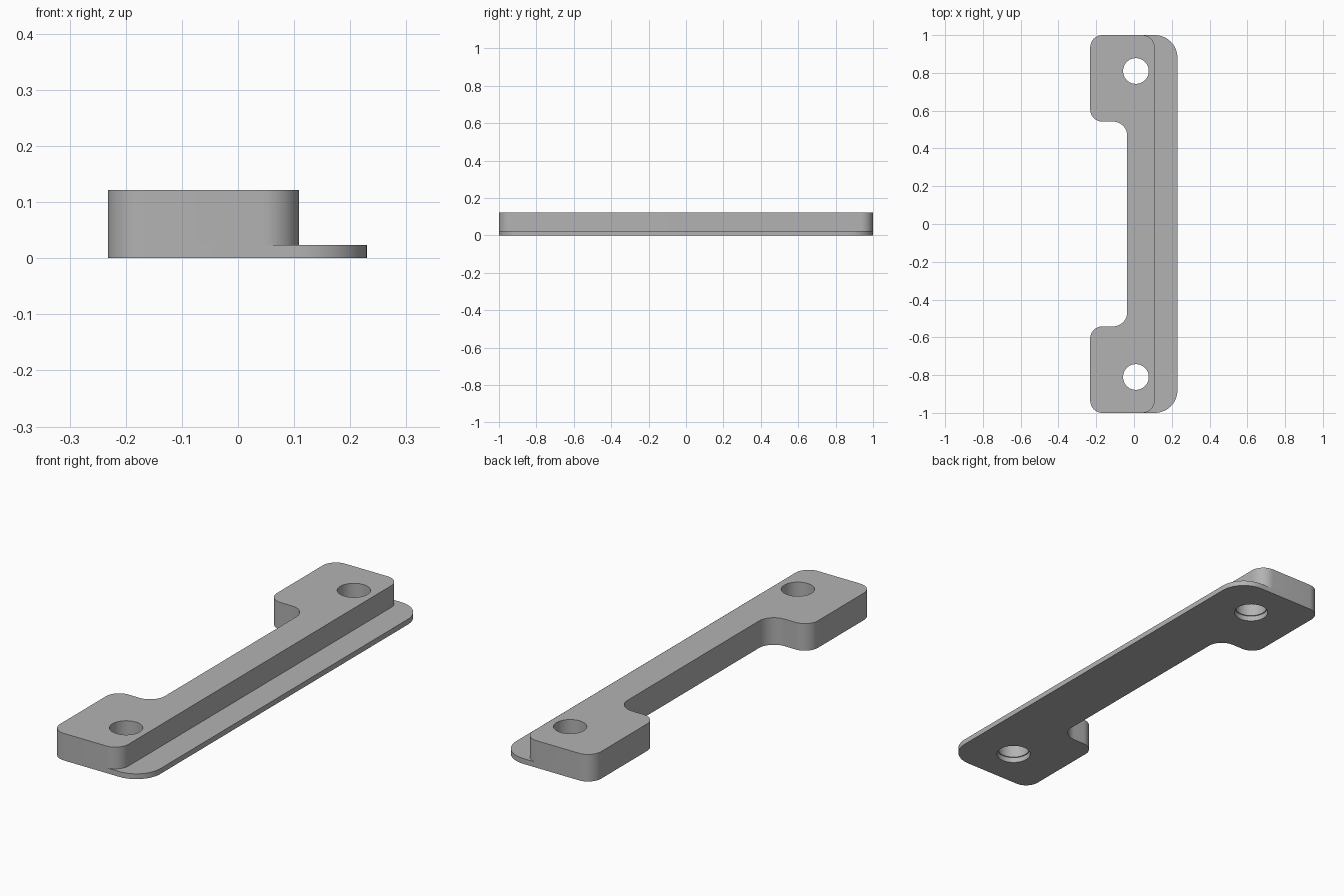
import bpy
import bmesh
from math import cos, sin, pi
from mathutils import Vector

cube = bpy.data.objects.get("Cube")
if cube:
    bpy.data.objects.remove(cube, do_unlink=True)

grey = bpy.data.materials.new("plain_grey")
grey.use_nodes = True
colour = (0.45, 0.45, 0.45, 1)
grey.diffuse_color = colour
grey.node_tree.nodes["Principled BSDF"].inputs["Base Color"].default_value = colour

HOLE_X, HOLE_Y = 0.01, 0.81


def rounded(corners, steps=12):
    """Outline with each right-angled corner (x, y, radius) rounded."""
    pts = []
    for i, (x, y, r) in enumerate(corners):
        p = Vector((x, y))
        a = (Vector(corners[i - 1][:2]) - p).normalized()
        b = (Vector(corners[(i + 1) % len(corners)][:2]) - p).normalized()
        centre = p + (a + b) * r
        for k in range(steps + 1):
            t = pi / 2 * k / steps
            pts.append(centre - b * r * cos(t) - a * r * sin(t))
    return pts


def circle(x, y, r, n=48):
    return [Vector((x + r * cos(2 * pi * k / n), y + r * sin(2 * pi * k / n)))
            for k in range(n)]


def plate(name, right, right_radius, hole_radius, bottom, top):
    """Bracket-shaped plate with two screw holes, from bottom to top."""
    half = [(right, 1, right_radius), (-0.232, 1, 0.065),
            (-0.232, 0.542, 0.065), (-0.036, 0.542, 0.075)]
    outline = half + [(x, -y, r) for x, y, r in reversed(half)]
    loops = [rounded(outline)]
    loops += [circle(HOLE_X, s * HOLE_Y, hole_radius) for s in (1, -1)]

    # Filled flat curve, extruded to the plate thickness
    curve = bpy.data.curves.new(name, "CURVE")
    curve.dimensions = "2D"
    curve.fill_mode = "BOTH"
    curve.extrude = (top - bottom) / 2
    for loop in loops:
        spline = curve.splines.new("POLY")
        spline.points.add(len(loop) - 1)
        for point, co in zip(spline.points, loop):
            point.co = (co.x, co.y, 0, 1)
        spline.use_cyclic_u = True
    obj = bpy.data.objects.new(name, curve)
    bpy.context.collection.objects.link(obj)
    bpy.ops.object.select_all(action="DESELECT")
    obj.select_set(True)
    bpy.context.view_layer.objects.active = obj
    bpy.ops.object.convert(target="MESH")
    obj = bpy.context.object

    # Weld the caps to the walls and lift into place
    bm = bmesh.new()
    bm.from_mesh(obj.data)
    bmesh.ops.remove_doubles(bm, verts=bm.verts, dist=0.0001)
    bmesh.ops.recalc_face_normals(bm, faces=bm.faces)
    bmesh.ops.translate(bm, verts=bm.verts, vec=(0, 0, (bottom + top) / 2))
    bm.to_mesh(obj.data)
    bm.free()
    obj.data.materials.clear()
    obj.data.materials.append(grey)
    bpy.ops.object.shade_smooth_by_angle(angle=pi / 6)
    return obj


# Thin flange at the bottom, thick bracket body above it
plate("base_flange", 0.23, 0.12, 0.073, 0, 0.024)
plate("bracket_body", 0.109, 0.065, 0.068, 0.024, 0.122)
